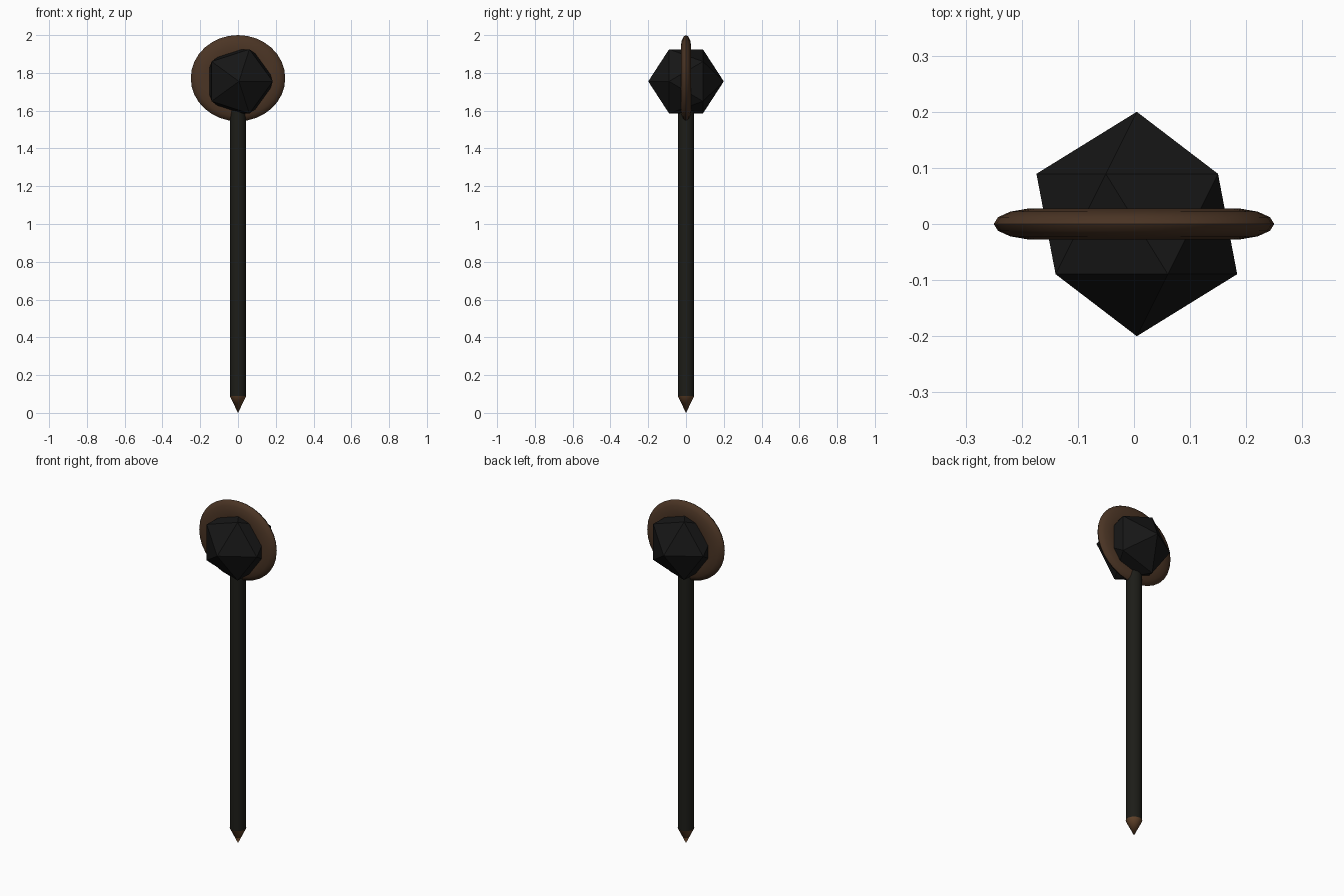
import bpy
from math import radians

if "Cube" in bpy.data.objects:
    bpy.data.objects.remove(bpy.data.objects["Cube"])


def finish(name, mat, smooth=True):
    """Name, colour and shade the active object."""
    ob = bpy.context.object
    ob.name = name
    bpy.ops.object.transform_apply(location=False, rotation=True, scale=True)
    ob.data.materials.append(mat)
    if smooth:
        bpy.ops.object.shade_smooth_by_angle(angle=radians(40))
    return ob


def material(name, rgb):
    m = bpy.data.materials.new(name)
    m.diffuse_color = (*rgb, 1)
    m.use_nodes = True
    m.node_tree.nodes["Principled BSDF"].inputs["Base Color"].default_value = m.diffuse_color
    return m


black_wood = material("black_wood", (0.012, 0.012, 0.009))
black_stone = material("black_stone", (0.008, 0.008, 0.008))
bronze = material("bronze", (0.07, 0.035, 0.018))
bronze_light = material("bronze_light", (0.13, 0.06, 0.025))

SHAFT_R = 0.043
TIP_H = 0.09

# Long shaft, its top end buried in the stone
top = 1.65
bpy.ops.mesh.primitive_cylinder_add(vertices=32, radius=SHAFT_R, depth=top - TIP_H,
                                    location=(0, 0, (top + TIP_H) / 2))
finish("shaft", black_wood)

# Pointed metal tip
bpy.ops.mesh.primitive_cone_add(vertices=32, radius1=SHAFT_R + 0.001, radius2=0, depth=TIP_H,
                                location=(0, 0, TIP_H / 2), rotation=(radians(180), 0, 0))
finish("pointed_tip", bronze_light)

# Faceted stone: icosahedron with its points facing front and back
bpy.ops.mesh.primitive_ico_sphere_add(subdivisions=1, radius=0.2,
                                      location=(0.005, 0, 1.755),
                                      rotation=(radians(90), 0, 0))
finish("faceted_stone", black_stone, smooth=False)

# Flattened oval ring round the stone
bpy.ops.mesh.primitive_torus_add(major_radius=0.172, minor_radius=0.078,
                                 major_segments=32, minor_segments=14,
                                 location=(0, 0, 1.772), rotation=(radians(90), 0, 0))
bpy.context.object.scale = (1, 0.912, 0.36)
finish("oval_ring", bronze)
